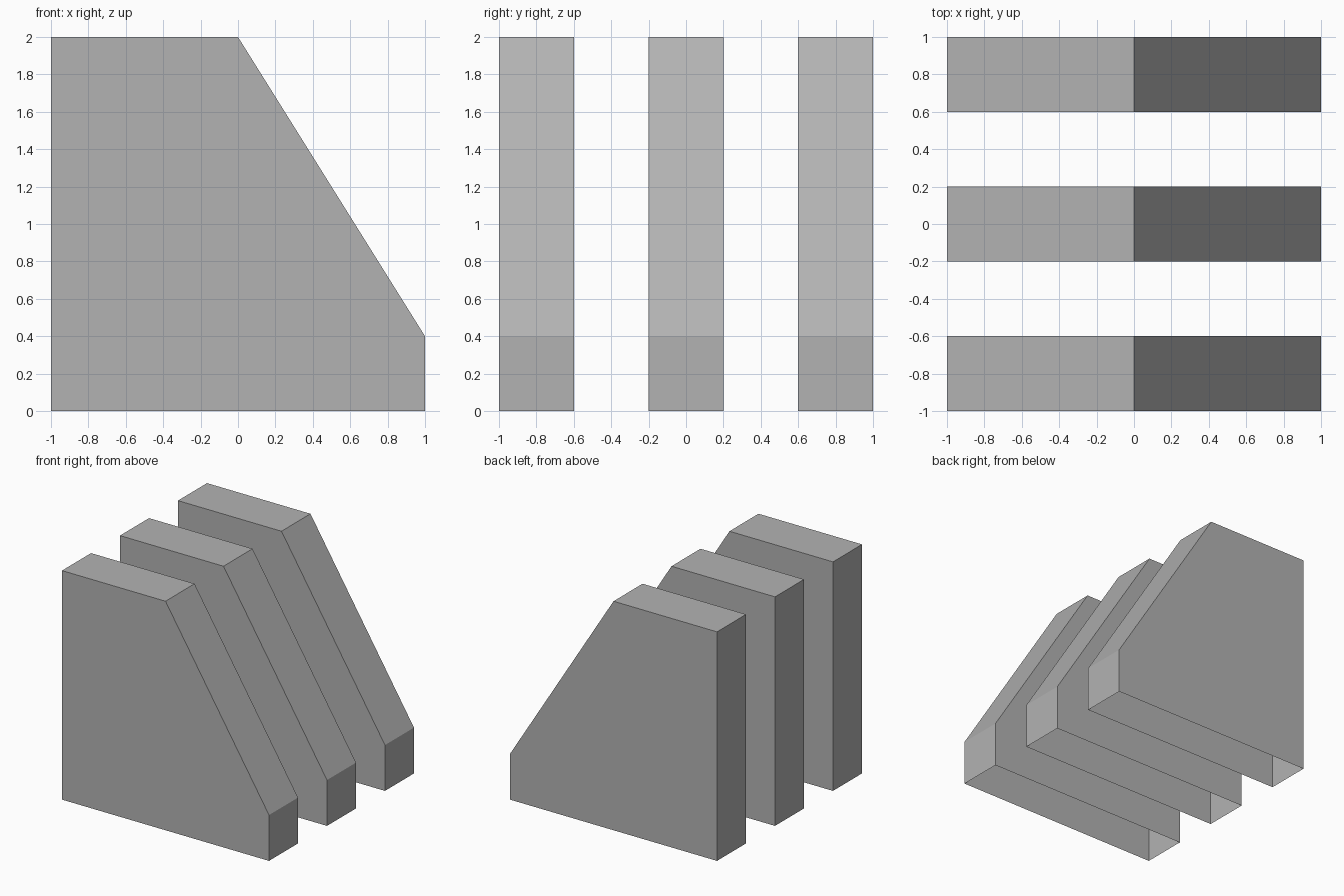
import bpy

if "Cube" in bpy.data.objects:
    bpy.data.objects.remove(bpy.data.objects["Cube"])

# Side outline of one slab in x, z: bottom edge first, then up the sloped right side
PROFILE = [(-1, 0), (1, 0), (1, 0.4), (0, 2), (-1, 2)]
THICKNESS = 0.4

# Mid grey shared by all slabs
grey = bpy.data.materials.new("mid_grey")
grey.diffuse_color = (0.45, 0.45, 0.45, 1)
grey.use_nodes = True
grey.node_tree.nodes["Principled BSDF"].inputs["Base Color"].default_value = grey.diffuse_color


def add_slab(name, y_centre):
    """Extruded profile along y, left open underneath."""
    n = len(PROFILE)
    h = THICKNESS / 2
    verts = [(x, y, z) for y in (-h, h) for x, z in PROFILE]
    faces = [tuple(range(n)), tuple(reversed(range(n, 2 * n)))]
    # Rim faces, skipping the first edge (the open bottom)
    for i in range(1, n):
        j = (i + 1) % n
        faces.append((j, i, i + n, j + n))
    mesh = bpy.data.meshes.new(name)
    mesh.from_pydata(verts, [], faces)
    mesh.materials.append(grey)
    mesh.update()
    obj = bpy.data.objects.new(name, mesh)
    obj.location.y = y_centre
    bpy.context.collection.objects.link(obj)


# Three evenly spaced parallel slabs
for name, y in (("front_slab", -0.8), ("middle_slab", 0), ("back_slab", 0.8)):
    add_slab(name, y)
